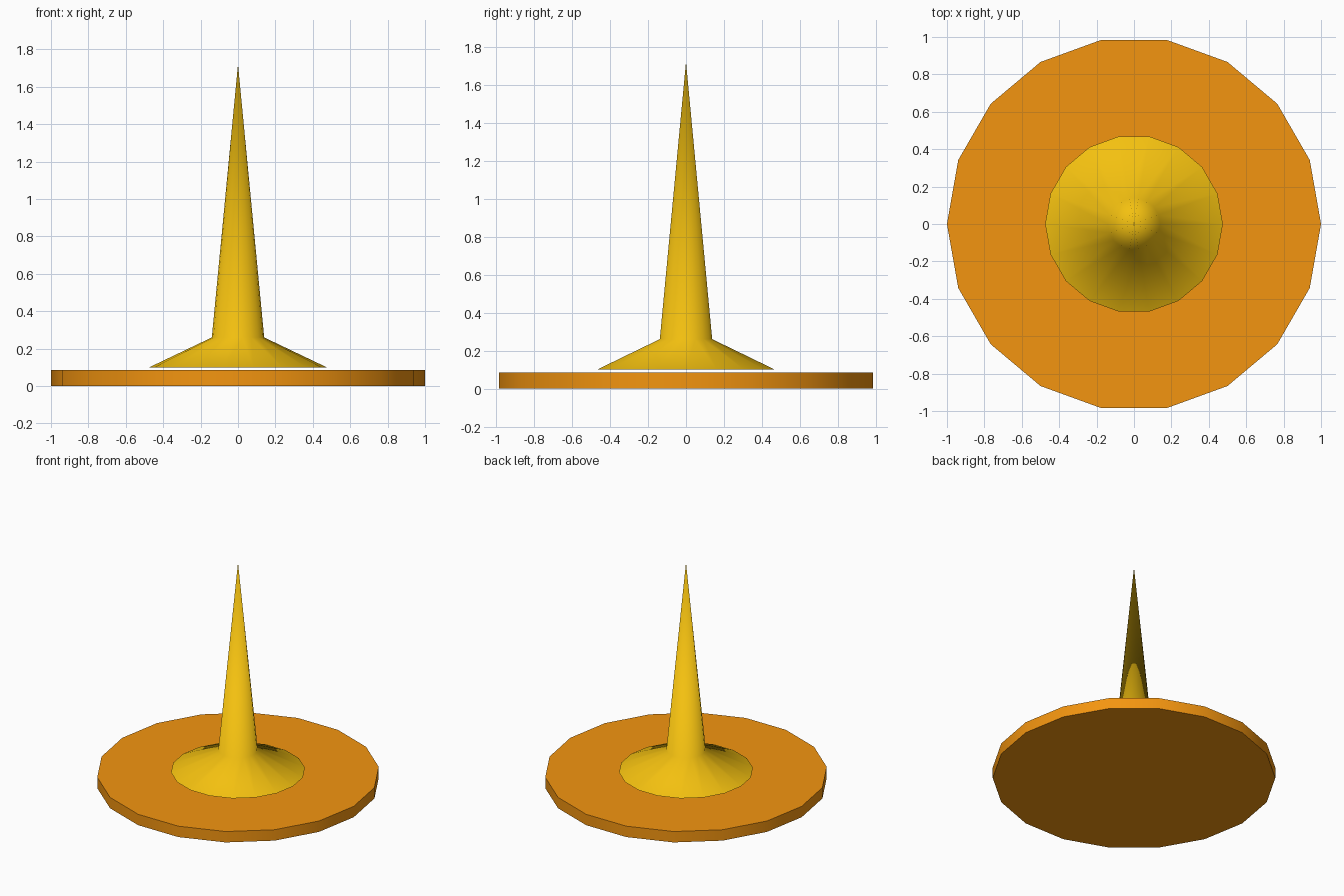
import bpy
import math

if "Cube" in bpy.data.objects:
    bpy.data.objects.remove(bpy.data.objects["Cube"])

SIDES = 18


def revolve(name, profile, color, cap=False):
    """Spin (radius, z) points round the z axis; radius 0 makes a single tip."""
    verts, rings, faces = [], [], []
    for r, z in profile:
        count = SIDES if r > 0 else 1
        rings.append([len(verts) + i for i in range(count)])
        for i in range(count):
            a = math.tau * i / SIDES
            verts.append((r * math.cos(a), r * math.sin(a), z))
    for low, high in zip(rings, rings[1:]):
        for i in range(SIDES):
            j = (i + 1) % SIDES
            if len(high) == 1:
                faces.append((low[i], low[j], high[0]))
            else:
                faces.append((low[i], low[j], high[j], high[i]))
    if cap:
        faces += [rings[0][::-1], rings[-1]]
    mesh = bpy.data.meshes.new(name)
    mesh.from_pydata(verts, [], faces)
    obj = bpy.data.objects.new(name, mesh)
    bpy.context.collection.objects.link(obj)
    mat = bpy.data.materials.new(name + "_color")
    mat.diffuse_color = (*color, 1)
    mat.use_nodes = True
    mat.node_tree.nodes["Principled BSDF"].inputs["Base Color"].default_value = mat.diffuse_color
    mesh.materials.append(mat)
    mesh.shade_smooth()
    return obj


# Flat round base with crisp rims
base = revolve("base_disc", [(1, 0), (1, 0.085)], (0.9, 0.3, 0.005), cap=True)
bpy.ops.object.select_all(action='DESELECT')
base.select_set(True)
bpy.context.view_layer.objects.active = base
bpy.ops.object.shade_smooth_by_angle(angle=math.radians(30))

# Flared skirt running into a tall spike, floating just above the base
revolve("spike", [(0.475, 0.10), (0.14, 0.26), (0, 1.72)], (0.9, 0.53, 0.005))
